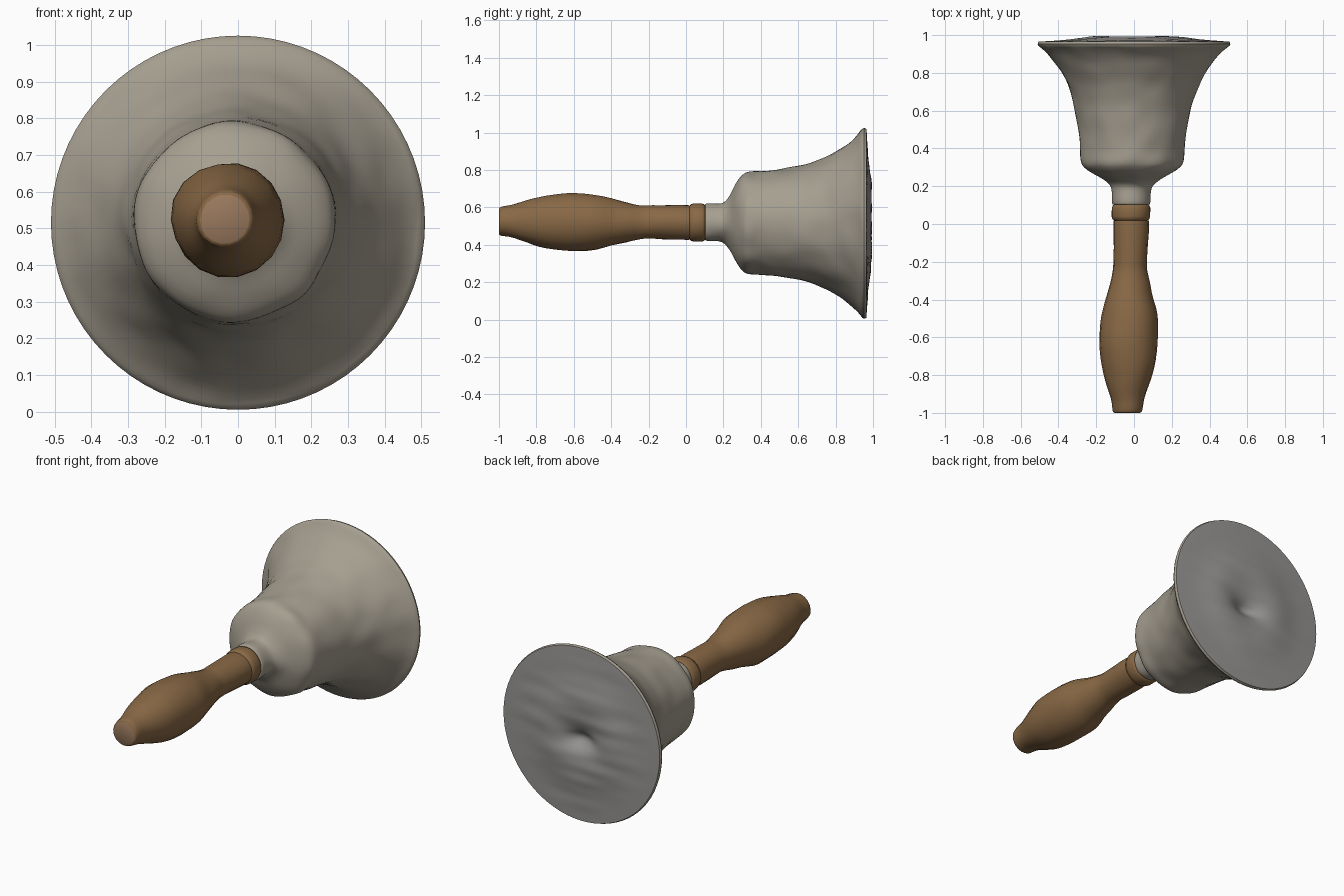
import bpy, bmesh, math
from mathutils import Vector, noise

if "Cube" in bpy.data.objects:
    bpy.data.objects.remove(bpy.data.objects["Cube"])


def material(name, rgb):
    m = bpy.data.materials.new(name)
    m.diffuse_color = (*rgb, 1)
    m.use_nodes = True
    m.node_tree.nodes["Principled BSDF"].inputs["Base Color"].default_value = m.diffuse_color
    return m


WOOD = material("wood", (0.25, 0.14, 0.06))
END_WOOD = material("end_grain", (0.32, 0.19, 0.11))
METAL = material("aged_metal", (0.38, 0.345, 0.28))
CAP = material("dull_grey", (0.31, 0.305, 0.295))


def axis(y):
    # The handle sags slightly to one side of the bell axis
    t = max(0.0, 0.95 - y)
    return -0.018 * t, 0.515 + 0.005 * t


def place(r, a, y):
    cx, cz = axis(y)
    return Vector((cx + r * math.cos(a), y, cz + r * math.sin(a)))


def lathe(name, profile, sides, mats, rough=0.0, close_start=False, dents=None):
    """Spin (y, radius) points round the long axis."""
    bm = bmesh.new()
    rings = []
    for y, r in profile:
        ring = []
        for i in range(sides):
            p = place(r, 2 * math.pi * i / sides, y)
            k = rough * noise.noise(p * 9) if 0.0 < r < 0.5 else 0
            q = place(r + k, 2 * math.pi * i / sides, y)
            if dents:
                q.y += dents(q.x, q.z - 0.515)
            ring.append(bm.verts.new(q))
        rings.append(ring)
    for a, b in zip(rings, rings[1:]):
        for i in range(sides):
            j = (i + 1) % sides
            bm.faces.new((a[i], b[i], b[j], a[j]))
    if close_start:
        bm.faces.new(rings[0]).material_index = 1
    bmesh.ops.remove_doubles(bm, verts=bm.verts, dist=1e-4)
    bmesh.ops.recalc_face_normals(bm, faces=bm.faces)
    me = bpy.data.meshes.new(name)
    bm.to_mesh(me)
    bm.free()
    for m in mats:
        me.materials.append(m)
    ob = bpy.data.objects.new(name, me)
    bpy.context.collection.objects.link(ob)
    bpy.ops.object.select_all(action="DESELECT")
    ob.select_set(True)
    bpy.context.view_layer.objects.active = ob
    bpy.ops.object.shade_smooth_by_angle(angle=math.radians(40))
    return ob


def refine(points, n):
    """Catmull-Rom through the profile points."""
    out = []
    for i in range(len(points) - 1):
        p = [Vector(points[min(max(k, 0), len(points) - 1)]) for k in range(i - 1, i + 3)]
        for s in range(n):
            t = s / n
            v = 0.5 * (2 * p[1] + (p[2] - p[0]) * t
                       + (2 * p[0] - 5 * p[1] + 4 * p[2] - p[3]) * t * t
                       + (3 * p[1] - p[0] - 3 * p[2] + p[3]) * t ** 3)
            out.append(tuple(v))
    return out + [points[-1]]


# Turned wooden grip, with slightly faceted sides
grip = [(-0.995, 0.074), (-0.98, 0.079), (-0.92, 0.091), (-0.82, 0.124), (-0.72, 0.147),
        (-0.60, 0.155), (-0.48, 0.147), (-0.36, 0.117), (-0.25, 0.093), (-0.18, 0.09),
        (0.0, 0.094), (0.018, 0.09)]
lathe("handle", [(-1.0, 0.066)] + refine(grip, 3), 18, [WOOD, END_WOOD],
      rough=0.006, close_start=True)

# Wooden collar between the grip and the bell
lathe("collar", [(0.018, 0.086), (0.025, 0.097), (0.04, 0.102), (0.085, 0.102),
                 (0.098, 0.097), (0.103, 0.09)], 32, [WOOD])

# Bell: neck, rounded shoulder, waist and flared lip
bell = [(0.103, 0.09), (0.11, 0.099), (0.17, 0.1), (0.205, 0.112), (0.235, 0.148),
        (0.265, 0.205), (0.295, 0.248), (0.33, 0.27), (0.40, 0.276), (0.52, 0.29),
        (0.64, 0.313), (0.74, 0.35), (0.83, 0.402), (0.90, 0.456), (0.942, 0.505)]
lathe("bell", refine(bell, 4) + [(0.952, 0.51), (0.965, 0.505)], 72, [METAL], rough=0.008)


# Uneven closed mouth with a central hollow
def mouth(x, z):
    r = math.hypot(x, z)
    fade = max(0.0, 1 - (r / 0.505) ** 4)
    streaks = 0.007 * noise.noise(Vector((x * 3, z * 16, 2.0)))
    hump = 0.02 * math.exp(-(((r - 0.2) / 0.13) ** 2))
    hollow = -0.045 * math.exp(-((x / 0.09) ** 2) - (((z + 0.03) / 0.045) ** 2))
    return fade * (0.008 + streaks + hump + hollow)


lathe("mouth_cap", [(0.965, 0.505 * (1 - i / 28)) for i in range(29)], 72, [CAP], dents=mouth)
